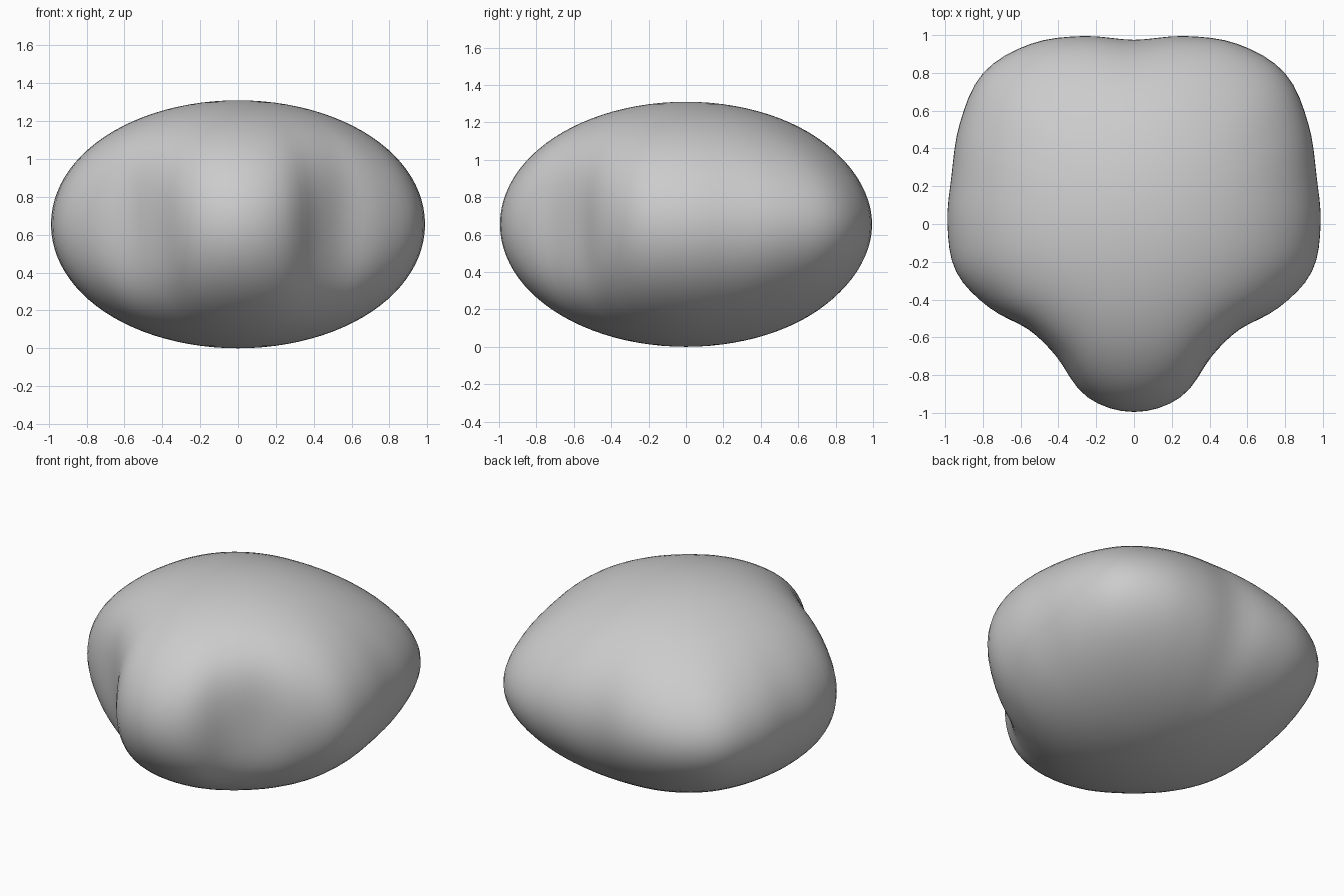
import bpy, bmesh
from math import atan2, pi, sin, cos, hypot, floor

if "Cube" in bpy.data.objects:
    bpy.data.objects.remove(bpy.data.objects["Cube"])

HALF_HEIGHT = 0.655
FADE = 3  # how quickly the lobes melt away towards the poles

# Waist radius every 15 degrees, from the front nose round to the back dent
WAIST = [0.995, 0.95, 0.815, 0.79, 0.885, 0.975, 0.988,
         1.0, 1.065, 1.13, 1.1, 1.03, 0.975]


def waist_radius(angle):
    """Smooth spline through the waist radii, mirrored left to right."""
    last = len(WAIST) - 1
    t = abs(angle) / pi * last
    i = min(floor(t), last - 1)
    u = t - i
    a, b, c, d = (WAIST[last - abs(last - abs(k))] for k in range(i - 1, i + 3))
    return b + u / 2 * (c - a + u * (2 * a - 5 * b + 4 * c - d + u * (3 * (b - c) + d - a)))


# Grey stone colour
grey = bpy.data.materials.new("stone grey")
grey.use_nodes = True
colour = (0.6, 0.6, 0.6, 1)
grey.diffuse_color = colour
grey.node_tree.nodes["Principled BSDF"].inputs["Base Color"].default_value = colour

# Lobed pebble: a sphere flattened and pushed in or out around its waist
bm = bmesh.new()
bmesh.ops.create_uvsphere(bm, u_segments=96, v_segments=48, radius=1)
for v in bm.verts:
    x, y, z = v.co
    ring = hypot(x, y)
    angle = atan2(x, -y)
    r = ring * (1 + (waist_radius(angle) - 1) * ring ** FADE)
    v.co = (r * sin(angle), -r * cos(angle), HALF_HEIGHT * (1 + z))
mesh = bpy.data.meshes.new("pebble")
bm.to_mesh(mesh)
bm.free()
mesh.materials.append(grey)
pebble = bpy.data.objects.new("pebble", mesh)
bpy.context.collection.objects.link(pebble)
mesh.shade_smooth()
